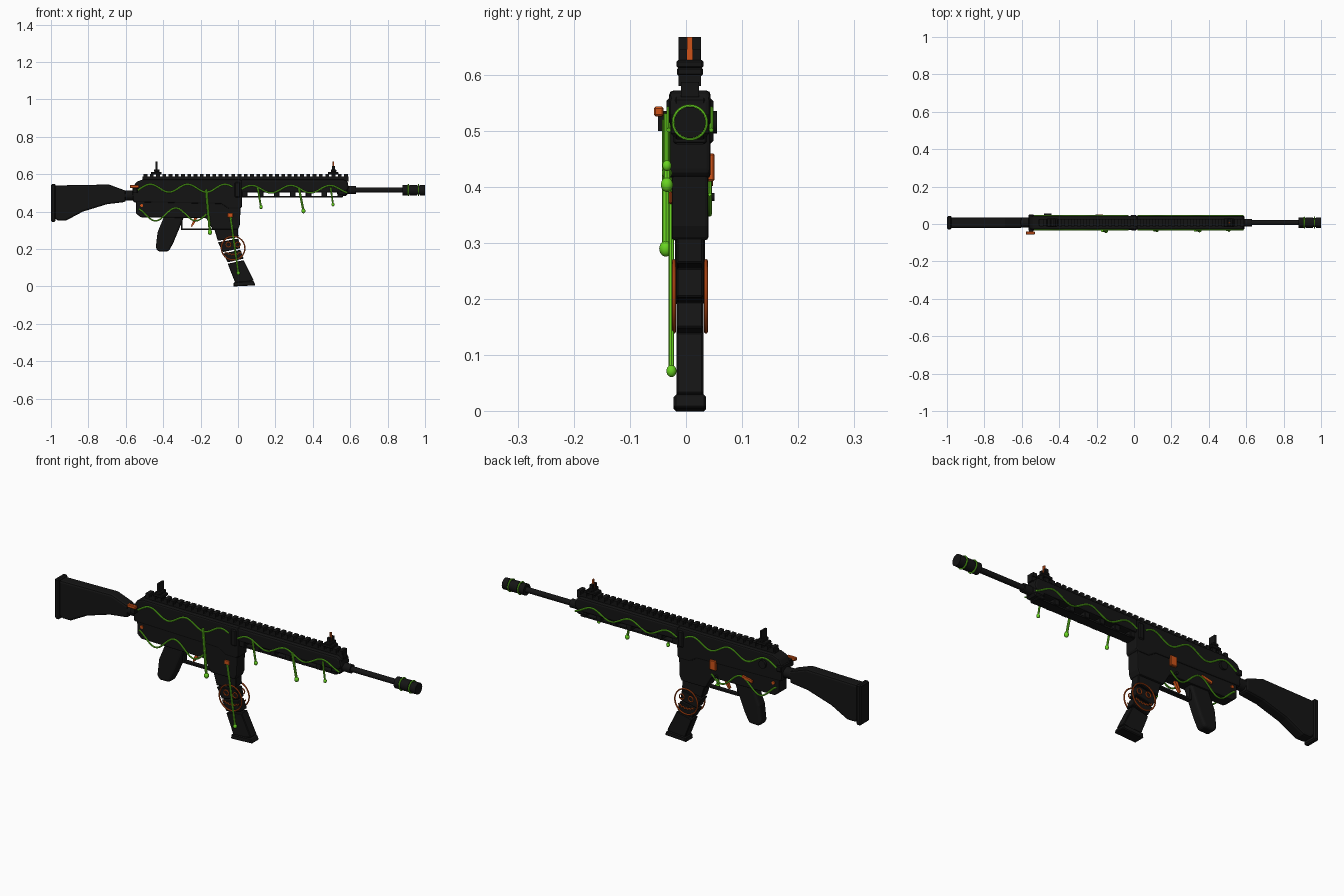
import bpy, bmesh, math
from mathutils import Vector

if "Cube" in bpy.data.objects:
    bpy.data.objects.remove(bpy.data.objects["Cube"])

CY = 0.007  # centre plane of the gun


def material(name, rgb):
    m = bpy.data.materials.new(name)
    m.diffuse_color = (*rgb, 1)
    m.use_nodes = True
    m.node_tree.nodes["Principled BSDF"].inputs["Base Color"].default_value = m.diffuse_color
    return m


BLACK = material("matte black", (0.007, 0.007, 0.007))
GREEN = material("slime green", (0.14, 0.66, 0.015))
ORANGE = material("burnt orange", (0.62, 0.085, 0.009))


def finish(ob, mat, bevel=0, seg=1):
    ob.data.materials.clear()
    ob.data.materials.append(mat)
    if bevel:
        b = ob.modifiers.new("bevel", "BEVEL")
        b.width, b.segments, b.limit_method = bevel, seg, "ANGLE"
        b.angle_limit = math.radians(35)
    return ob


def prism(name, pts, y0, y1, mat=BLACK, bevel=0, seg=1):
    """Side profile (x, z) extruded from y0 to y1."""
    bm = bmesh.new()
    f = bm.faces.new([bm.verts.new((x, y0, z)) for x, z in pts])
    ext = bmesh.ops.extrude_face_region(bm, geom=[f])
    vs = [v for v in ext["geom"] if isinstance(v, bmesh.types.BMVert)]
    bmesh.ops.translate(bm, verts=vs, vec=(0, y1 - y0, 0))
    bmesh.ops.recalc_face_normals(bm, faces=bm.faces)
    me = bpy.data.meshes.new(name)
    bm.to_mesh(me)
    bm.free()
    ob = bpy.data.objects.new(name, me)
    bpy.context.collection.objects.link(ob)
    return finish(ob, mat, bevel, seg)


def box(name, x0, x1, y0, y1, z0, z1, mat=BLACK, bevel=0):
    return prism(name, [(x0, z0), (x1, z0), (x1, z1), (x0, z1)], y0, y1, mat, bevel)


def sym(name, pts, half, mat=BLACK, bevel=0, seg=1):
    return prism(name, pts, CY - half, CY + half, mat, bevel, seg)


def symbox(name, x0, x1, half, z0, z1, mat=BLACK, bevel=0):
    return box(name, x0, x1, CY - half, CY + half, z0, z1, mat, bevel)


def smooth():
    bpy.ops.object.shade_smooth_by_angle(angle=math.radians(40))


def cyl(name, x0, x1, r, z=0.515, mat=BLACK):
    bpy.ops.mesh.primitive_cylinder_add(vertices=24, radius=r, depth=x1 - x0,
                                        location=((x0 + x1) / 2, CY, z), rotation=(0, math.pi / 2, 0))
    ob = bpy.context.object
    ob.name = name
    smooth()
    return finish(ob, mat)


def pin(name, x, z, y0, y1, r, mat):
    bpy.ops.mesh.primitive_cylinder_add(vertices=16, radius=r, depth=abs(y1 - y0),
                                        location=(x, (y0 + y1) / 2, z), rotation=(math.pi / 2, 0, 0))
    bpy.context.object.name = name
    smooth()
    return finish(bpy.context.object, mat)


def tube(name, pts, r, mat, closed=False):
    cu = bpy.data.curves.new(name, "CURVE")
    cu.dimensions, cu.bevel_depth, cu.bevel_resolution, cu.use_fill_caps = "3D", r, 2, True
    sp = cu.splines.new("POLY")
    sp.points.add(len(pts) - 1)
    for p, c in zip(sp.points, pts):
        p.co = (*c, 1)
    sp.use_cyclic_u = closed
    ob = bpy.data.objects.new(name, cu)
    bpy.context.collection.objects.link(ob)
    bpy.ops.object.select_all(action="DESELECT")
    ob.select_set(True)
    bpy.context.view_layer.objects.active = ob
    bpy.ops.object.convert(target="MESH")
    smooth()
    return finish(bpy.context.object, mat)


# Stock, butt pad and buffer tube
sym("stock", [(-0.985, 0.54), (-0.69, 0.545), (-0.6, 0.512), (-0.6, 0.452), (-0.7, 0.44),
              (-0.83, 0.40), (-0.92, 0.352), (-0.965, 0.352), (-0.985, 0.37)], 0.029, bevel=0.01, seg=2)
symbox("butt_pad", -1.0, -0.975, 0.036, 0.345, 0.548, bevel=0.006)
cyl("buffer_tube", -0.62, -0.54, 0.027, 0.487)

# Receivers
sym("upper_receiver", [(-0.56, 0.45), (-0.565, 0.52), (-0.545, 0.558), (-0.51, 0.572), (0.015, 0.572),
                       (0.022, 0.56), (0.022, 0.425), (0.01, 0.415), (-0.05, 0.415), (-0.09, 0.44)],
    0.037, bevel=0.009, seg=2)
sym("lower_receiver", [(-0.545, 0.46), (-0.545, 0.39), (-0.52, 0.37), (-0.17, 0.365), (-0.135, 0.305),
                       (0.0, 0.305), (0.01, 0.33), (0.015, 0.46)], 0.033, bevel=0.006, seg=2)
symbox("barrel_nut", -0.025, 0.02, 0.042, 0.47, 0.565, bevel=0.012)
symbox("charging_latch", -0.565, -0.535, 0.044, 0.5, 0.53, bevel=0.004)

# Handguard with open lower rail
sym("handguard", [(0.015, 0.503), (0.55, 0.503), (0.585, 0.512), (0.592, 0.53), (0.585, 0.56),
                  (0.57, 0.572), (0.015, 0.572)], 0.037, bevel=0.012, seg=2)
symbox("lower_rail", 0.015, 0.56, 0.024, 0.476, 0.484)
for i in range(7):
    symbox("lower_rail_post", 0.04 + i * 0.085 - 0.018, 0.04 + i * 0.085 + 0.012, 0.03, 0.477, 0.51, bevel=0.003)
symbox("handguard_front", 0.53, 0.588, 0.034, 0.485, 0.565, bevel=0.01)

# Top rail
symbox("top_rail", -0.51, 0.59, 0.016, 0.56, 0.587)
for i in range(33):
    symbox("rail_tooth", -0.505 + i * 0.0335, -0.485 + i * 0.0335, 0.02, 0.58, 0.6)

# Sights
for name, x in (("rear_sight", -0.435), ("front_sight", 0.51)):
    symbox(name + "_clamp", x - 0.03, x + 0.026, 0.023, 0.598, 0.613, bevel=0.003)
    symbox(name + "_base", x - 0.014, x + 0.016, 0.024, 0.612, 0.626, bevel=0.003)
symbox("rear_sight_leaf", -0.44, -0.43, 0.02, 0.62, 0.667)
for s in (-1, 1):
    box("front_sight_wing", 0.502, 0.518, CY + s * 0.012 - 0.007, CY + s * 0.012 + 0.007, 0.62, 0.645)
symbox("front_sight_post", 0.506, 0.513, 0.005, 0.62, 0.667, ORANGE)

# Barrel and muzzle
cyl("gas_block", 0.585, 0.63, 0.021)
cyl("barrel", 0.62, 0.9, 0.0135)
cyl("muzzle_core", 0.88, 0.995, 0.024)
for x0, x1 in ((0.88, 0.905), (0.918, 0.958), (0.972, 1.0)):
    cyl("muzzle_band", x0, x1, 0.028)
for x in (0.911, 0.965):
    tube("muzzle_slime_ring", [(x, CY + 0.029 * math.cos(a * math.tau / 32), 0.515 + 0.029 * math.sin(a * math.tau / 32))
                               for a in range(32)], 0.0035, GREEN, True)

# Grip, trigger guard and trigger
sym("pistol_grip", [(-0.395, 0.375), (-0.288, 0.375), (-0.318, 0.3), (-0.345, 0.235), (-0.37, 0.188),
                    (-0.425, 0.186), (-0.44, 0.205), (-0.43, 0.29)], 0.027, bevel=0.012, seg=3)
symbox("trigger_guard_bottom", -0.305, -0.125, 0.012, 0.301, 0.309)
symbox("trigger_guard_rear", -0.305, -0.296, 0.012, 0.301, 0.37)
prism("trigger", [(-0.232, 0.37), (-0.215, 0.37), (-0.232, 0.338), (-0.247, 0.318), (-0.252, 0.322), (-0.244, 0.342)],
      CY - 0.007, CY + 0.007, ORANGE)

# Curved magazine in slanted sections with narrow gaps
levels = [(-0.128, -0.002, 0.325), (-0.108, 0.002, 0.25), (-0.08, 0.012, 0.19), (-0.055, 0.03, 0.135), (-0.012, 0.084, 0.018)]
for i, (a, b) in enumerate(zip(levels, levels[1:])):
    g = 0.004
    sym("magazine_section", [(a[0], a[2] - g - 0.01), (b[0], b[2] + g - 0.01), (b[1], b[2] + g + 0.01),
                             (a[1], a[2] - g + 0.01)], 0.024, bevel=0.003)
sym("magazine_base", [(-0.026, 0.0), (0.094, 0.006), (0.083, 0.03), (-0.022, 0.024)], 0.029, bevel=0.004)

# Grinning face emblem outlined on both sides of the magazine
EX, EZ = -0.026, 0.205


def circle(cx, cz, r, y, n):
    return [(cx + r * math.cos(k * math.tau / n), y, cz + r * math.sin(k * math.tau / n)) for k in range(n)]


for y in (-0.0215, 0.0355):
    tube("emblem_ring", circle(EX, EZ, 0.063, y, 40), 0.0035, ORANGE, True)
    for s in (-1, 1):
        tube("emblem_eye", circle(EX + s * 0.025, EZ + 0.019, 0.013, y, 14), 0.003, ORANGE, True)
    tube("emblem_mouth", [(EX + t * 0.004, y, EZ - 0.034 + 0.00011 * t * t + 0.004 * math.cos(t * 1.6))
                          for t in range(-11, 12)], 0.003, ORANGE)

# Slime vines on both sides
for y in (-0.031, 0.045):
    for name, x0, x1, z, amp, per, ph in (("upper_vine", -0.535, -0.03, 0.525, 0.021, 0.2, -0.5),
                                          ("handguard_vine", 0.02, 0.585, 0.52, 0.02, 0.21, 0.0),
                                          ("lower_vine", -0.53, -0.17, 0.385, 0.034, 0.215, 2.1)):
        yy = y if name != "lower_vine" else CY + (y - CY) * 0.92
        n = 60
        tube(name, [(x0 + (x1 - x0) * k / n, yy, z + amp * math.sin((x1 - x0) * k / n / per * math.tau + ph))
                    for k in range(n + 1)], 0.004, GREEN)

# Hanging slime drips on the front side
for x0, z0, x1, z1, y, r in ((-0.17, 0.52, -0.15, 0.29, -0.036, 0.0065), (0.105, 0.53, 0.123, 0.425, -0.034, 0.005),
                             (0.325, 0.53, 0.35, 0.404, -0.034, 0.006), (0.495, 0.53, 0.508, 0.438, -0.034, 0.0045),
                             (-0.04, 0.37, 0.002, 0.072, -0.026, 0.005)):
    tube("slime_drip", [(x0, y, z0), (x1, y, z1)], r, GREEN)
    bpy.ops.mesh.primitive_uv_sphere_add(segments=16, ring_count=10, radius=r * 1.8, location=(x1, y, z1))
    bpy.context.object.name = "slime_drop"
    bpy.context.object.scale.z = 1.2
    smooth()
    finish(bpy.context.object, GREEN)

# Controls
box("charging_handle", -0.578, -0.53, -0.057, -0.04, 0.526, 0.543, ORANGE, 0.003)
box("charging_handle_stem", -0.562, -0.54, -0.05, -0.02, 0.5, 0.535)
box("bolt_release", -0.2, -0.165, 0.036, 0.051, 0.41, 0.46, ORANGE, 0.003)
box("magazine_button", -0.055, -0.028, -0.03, -0.02, 0.37, 0.392, ORANGE, 0.002)
prism("selector_lever", [(-0.4, 0.402), (-0.345, 0.415), (-0.345, 0.428), (-0.4, 0.415)], 0.036, 0.048, ORANGE)
pin("forward_assist", -0.46, 0.515, 0.04, 0.055, 0.02, BLACK)
pin("receiver_pin_black", -0.2, 0.382, 0.035, 0.051, 0.007, BLACK)
pin("receiver_pin_rear", -0.515, 0.433, -0.031, 0.045, 0.008, ORANGE)
